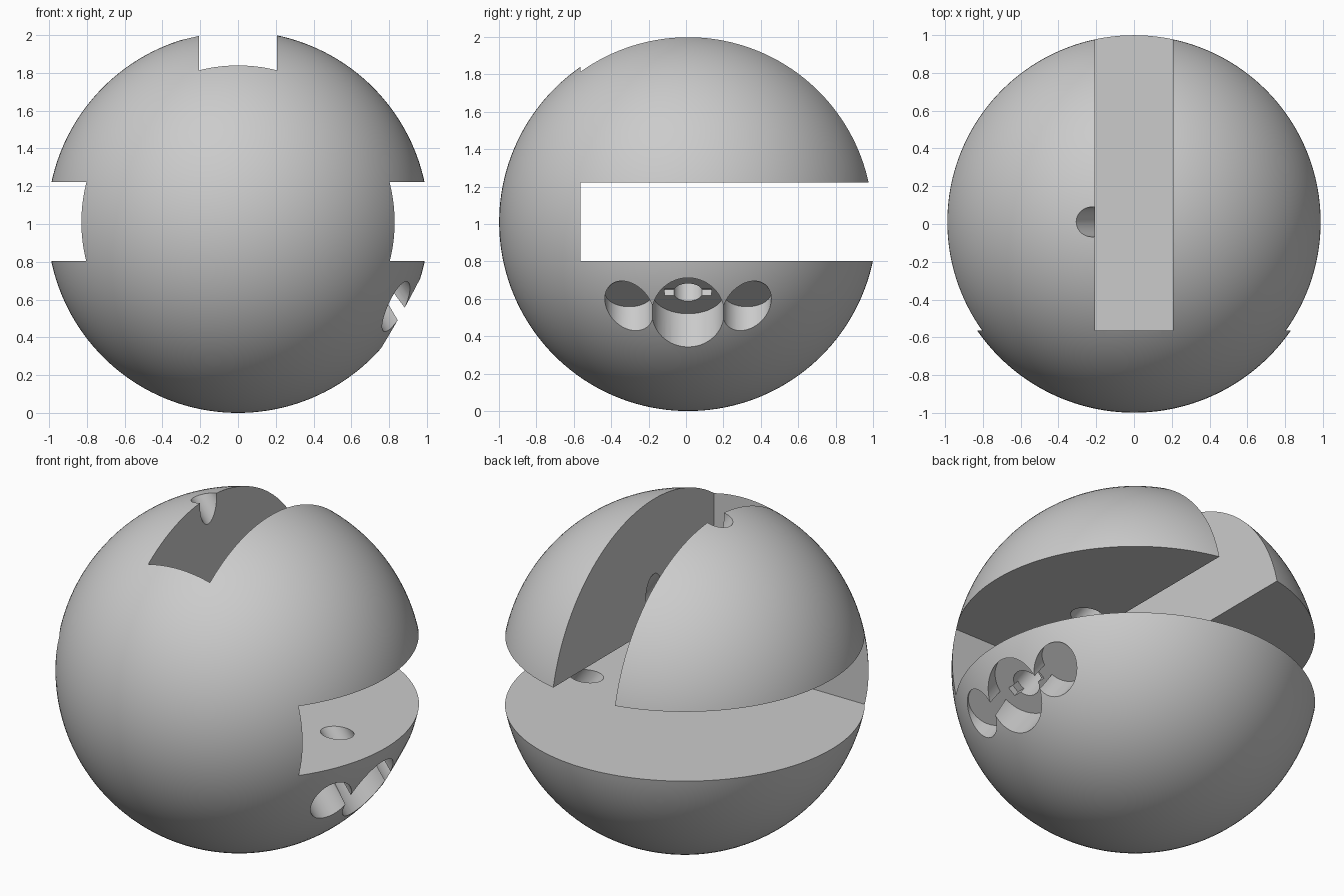
import bpy, bmesh, math
from mathutils import Vector

old = bpy.data.objects.get("Cube")
if old:
    bpy.data.objects.remove(old, do_unlink=True)

R, CY, CZ = 1.01, 0.011, 1.01          # ball radius and centre
TILT = math.radians(36.5)              # bolt axis, measured from vertical
OUT = Vector((math.sin(TILT), 0, -math.cos(TILT)))
SEAT = Vector((0.782, CY, 0.635))      # middle of the bolt pocket floor

# Single grey material
grey = bpy.data.materials.new("plain grey")
grey.use_nodes = True
colour = (0.6, 0.6, 0.6, 1)
grey.diffuse_color = colour
grey.node_tree.nodes["Principled BSDF"].inputs["Base Color"].default_value = colour

# Ball body
bpy.ops.mesh.primitive_uv_sphere_add(segments=160, ring_count=80, radius=R, location=(0, CY, CZ))
ball = bpy.context.object
ball.name = "ball_body"
ball.data.materials.append(grey)


def carve(cutter, name):
    """Subtract a cutter from the ball, then discard it."""
    cutter.name = name
    cutter.hide_render = True
    bpy.context.view_layer.objects.active = ball
    mod = ball.modifiers.new(name, 'BOOLEAN')
    mod.operation = 'DIFFERENCE'
    mod.solver = 'EXACT'
    mod.object = cutter
    bpy.ops.object.modifier_apply(modifier=mod.name)
    bpy.data.objects.remove(cutter, do_unlink=True)


def axial_cylinder(radius, start, end, side=0.0):
    """Cylinder along the bolt axis between two distances from the seat."""
    centre = SEAT + OUT * (start + end) / 2 + Vector((0, side, 0))
    bpy.ops.mesh.primitive_cylinder_add(vertices=64, radius=radius, depth=end - start,
                                        location=centre, rotation=(0, math.pi - TILT, 0))
    return bpy.context.object


# T-shaped slot: a wide horizontal gap joined to a narrow upright one, open at the back
profile = [(-1.3, 0.803), (1.3, 0.803), (1.3, 1.223), (0.207, 1.223),
           (0.207, 2.3), (-0.207, 2.3), (-0.207, 1.223), (-1.3, 1.223)]
bm = bmesh.new()
face = bm.faces.new([bm.verts.new((x, -0.565, z)) for x, z in profile])
ext = bmesh.ops.extrude_face_region(bm, geom=[face])
bmesh.ops.translate(bm, vec=(0, 2, 0),
                    verts=[v for v in ext["geom"] if isinstance(v, bmesh.types.BMVert)])
bmesh.ops.recalc_face_normals(bm, faces=bm.faces)
mesh = bpy.data.meshes.new("slot_cutter")
bm.to_mesh(mesh)
bm.free()
slot = bpy.data.objects.new("slot_cutter", mesh)
bpy.context.collection.objects.link(slot)
carve(slot, "slot_cutter")

# Bolt head pocket with a finger relief on each side
carve(axial_cylinder(0.193, 0, 0.7), "pocket_cutter")
for s in (-1, 1):
    carve(axial_cylinder(0.13, 0, 0.7, s * 0.315), "relief_cutter")

# Slanted bore from the pocket to the top
carve(axial_cylinder(0.079, -2.1, 0.05), "bore_cutter")

# Key notches either side of the bore in the pocket floor
bpy.ops.mesh.primitive_cube_add(size=1, location=SEAT, rotation=(0, math.pi - TILT, 0))
notch = bpy.context.object
notch.scale = (0.055, 0.25, 0.08)
bpy.context.view_layer.update()
carve(notch, "notch_cutter")

# Smooth curved surfaces, crisp cut edges
bpy.ops.object.select_all(action='DESELECT')
ball.select_set(True)
bpy.context.view_layer.objects.active = ball
bpy.ops.object.shade_smooth_by_angle(angle=math.radians(30))
